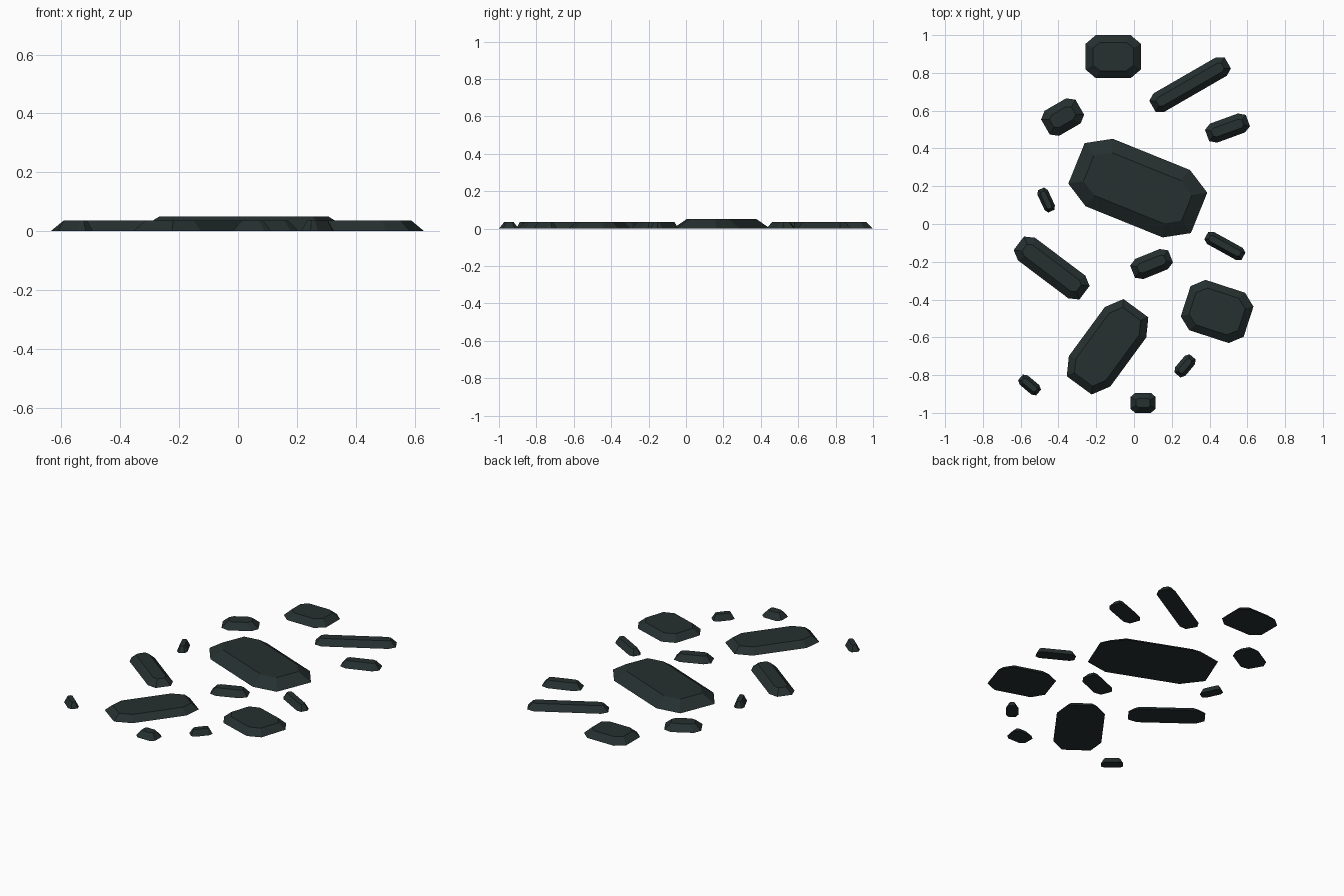
import bpy
import bmesh
from math import radians
from mathutils import Matrix, Vector

cube = bpy.data.objects.get("Cube")
if cube:
    bpy.data.objects.remove(cube, do_unlink=True)

# One dark slate colour for every stone
slate = bpy.data.materials.new("dark_slate")
slate.use_nodes = True
colour = (0.019, 0.029, 0.029, 1)
slate.diffuse_color = colour
bsdf = slate.node_tree.nodes["Principled BSDF"]
bsdf.inputs["Base Color"].default_value = colour
bsdf.inputs["Roughness"].default_value = 0.9


def octagon(length, width, z):
    """Rectangle outline with its four corners cut off, counter-clockwise."""
    a, b = length / 2, width / 2
    cut_x = min(0.185 * length, 0.34 * width)
    cut_y = 0.2 * width
    quarter = [(a, b - cut_y), (a - cut_x, b)]
    pts = quarter + [(-x, y) for x, y in reversed(quarter)]
    pts += [(-x, -y) for x, y in pts]
    return [Vector((x, y, z)) for x, y in pts]


def stone(name, x, y, length, width, angle, height=0.036, inset=0.038):
    """Flat stone with sloping sides, lying on the ground."""
    inset = min(inset, 0.27 * width)
    bm = bmesh.new()
    low = [bm.verts.new(p) for p in octagon(length, width, 0)]
    high = [bm.verts.new(p) for p in
            octagon(length - 2 * inset, width - 2 * inset, height)]
    bm.faces.new(high)
    bm.faces.new(low[::-1])
    for i in range(len(low)):
        j = (i + 1) % len(low)
        bm.faces.new((low[i], low[j], high[j], high[i]))
    turn = Matrix.Rotation(radians(angle), 4, 'Z')
    bm.transform(Matrix.Translation((x, y, 0)) @ turn)
    mesh = bpy.data.meshes.new(name)
    bm.to_mesh(mesh)
    bm.free()
    mesh.materials.append(slate)
    obj = bpy.data.objects.new(name, mesh)
    bpy.context.collection.objects.link(obj)


# Large slabs
stone("main_slab", 0.02, 0.19, 0.70, 0.385, -22, 0.05, 0.07)
stone("front_slab", -0.14, -0.65, 0.507, 0.272, 53.7)
stone("front_left_slab", 0.44, -0.463, 0.35, 0.28, -18)
stone("back_slab", -0.11, 0.886, 0.292, 0.228, 0)

# Long bars
stone("back_bar", 0.297, 0.738, 0.46, 0.113, 30)
stone("right_bar", -0.436, -0.233, 0.435, 0.15, -37)

# Medium stones
stone("back_right_stone", -0.378, 0.566, 0.21, 0.153, 30)
stone("back_left_stone", 0.495, 0.508, 0.23, 0.107, 20)
stone("middle_stone", 0.093, -0.212, 0.217, 0.115, 22)
stone("left_stone", 0.481, -0.116, 0.225, 0.073, -29)

# Pebbles
stone("right_pebble", -0.465, 0.127, 0.13, 0.06, -65)
stone("front_left_pebble", 0.27, -0.751, 0.125, 0.07, 50)
stone("front_right_pebble", -0.553, -0.852, 0.125, 0.065, -40)
stone("front_pebble", 0.048, -0.947, 0.132, 0.106, 0)
